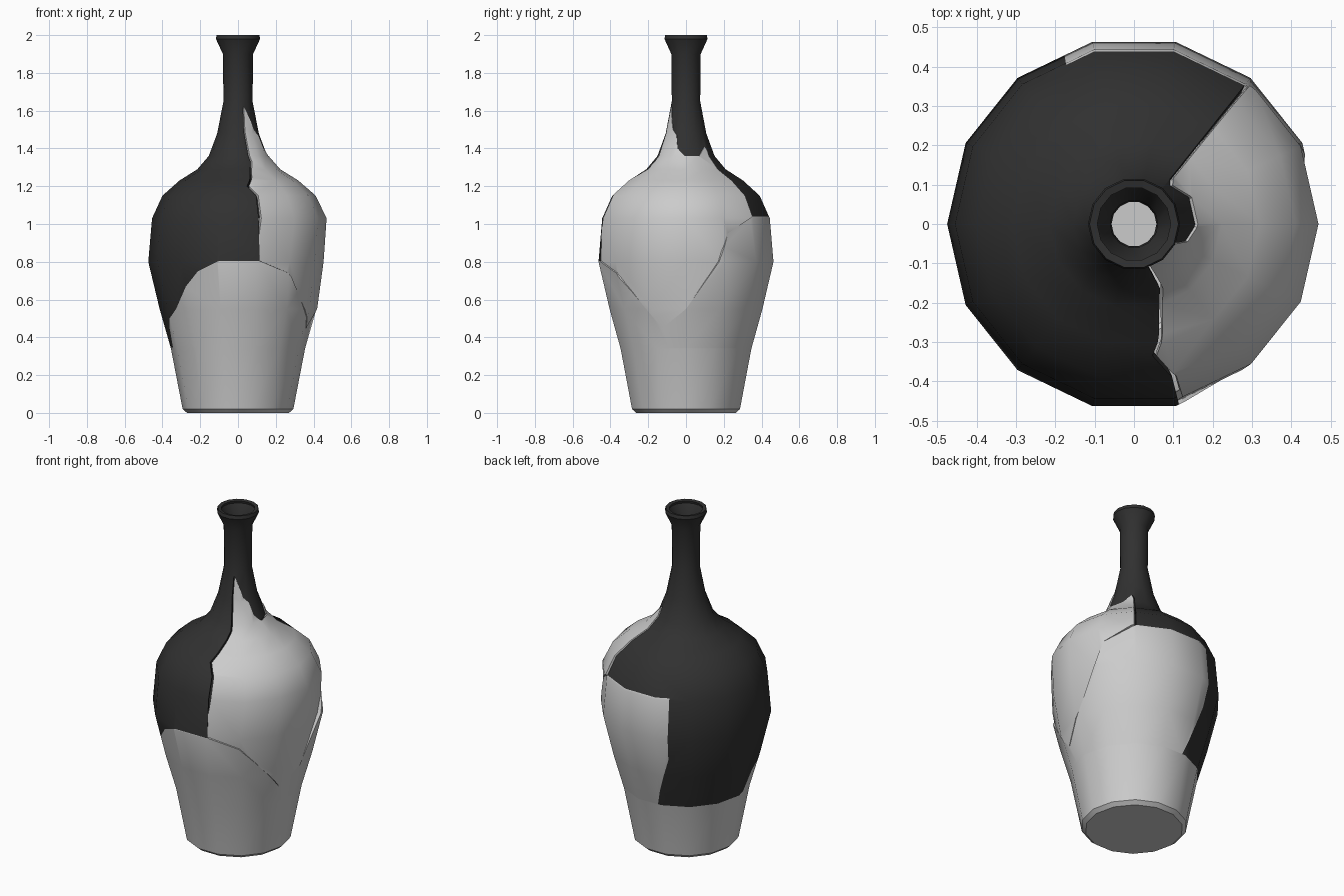
import bpy, bmesh, math
from mathutils import Vector

if "Cube" in bpy.data.objects:
    bpy.data.objects.remove(bpy.data.objects["Cube"])

SIDES = 14
STEP = 360 / SIDES
U0 = 2 * STEP            # angle where the unwrapped strip begins
U1 = U0 + 360

# vase silhouette: (height, radius)
PROFILE = [(0, .27), (.02, .293), (.34, .355), (.55, .415), (.8, .475), (1.03, .455),
           (1.15, .40), (1.23, .31), (1.29, .215), (1.36, .155), (1.48, .11),
           (1.65, .077), (1.9, .08), (1.98, .117), (2.0, .113)]
# sideways slip of the right shard: (height, x offset)
SLIP = [(0, 0), (.55, .004), (.8, -.022), (1.03, .014), (1.3, .008), (2, 0)]

# break lines on the unwrapped wall: (angle in degrees, height)
DARK = [(U0, 1.04), (113, 1.04), (112, .66), (99, .345), (189, .345), (197, .46),
        (216, .55), (242, .75), (258, .805), (284, .805), (284, 1.0), (284, 1.15),
        (278, 1.2), (292, 1.33), (287, 1.5), (289, 1.62), (309, 1.55), (318, 1.5),
        (334, 1.47), (341, 1.4), (357, 1.36), (387, 1.36), (407, 1.41), (U1, 1.38),
        (U1, 2.1), (U0, 2.1)]
RIGHT = [(284, .805), (306, .74), (318, .64), (341, .45), (360, .55), (382, .8),
         (389, .95), (U1, 1.04), (U1, 1.38)] + DARK[9:23][::-1]
BACK_LEFT = [(U0, .345), (99, .345), (112, .66), (113, 1.04), (U0, 1.04)]
BACK_RIGHT = [(345, .345), (U1, .345), (U1, 1.04), (389, .95), (382, .8), (360, .55), (341, .45)]


def lookup(table, z):
    for (z0, a), (z1, b) in zip(table, table[1:]):
        if z <= z1:
            return a + (b - a) * (z - z0) / (z1 - z0)
    return table[-1][1]


def inside(u, z, poly):
    hit = False
    for (u0, z0), (u1, z1) in zip(poly, poly[1:] + poly[:1]):
        if (z0 > z) != (z1 > z) and u < u0 + (u1 - u0) * (z - z0) / (z1 - z0):
            hit = not hit
    return hit


def which(u, z):
    if inside(u, z, DARK):
        return "dark"
    if inside(u, z, RIGHT):
        return "right"
    if inside(u, z, BACK_LEFT) or inside(u, z, BACK_RIGHT):
        return "back"
    return "base"


def cut(bm, a, b):
    # split the strip along one break segment, only near that segment
    a, b = Vector((a[0] / 100, a[1], 0)), Vector((b[0] / 100, b[1], 0))
    d = b - a
    lo = [min(a[i], b[i]) - 1e-4 for i in (0, 1)]
    hi = [max(a[i], b[i]) + 1e-4 for i in (0, 1)]
    geom = set()
    for f in bm.faces:
        if all(max(v.co[i] for v in f.verts) > lo[i] and min(v.co[i] for v in f.verts) < hi[i]
               for i in (0, 1)):
            geom.add(f)
            geom.update(f.edges)
            geom.update(f.verts)
    if geom:
        bmesh.ops.bisect_plane(bm, geom=list(geom), dist=1e-5, plane_co=a, plane_no=(-d.y, d.x, 0))


def shard(name, kind, material=None):
    bm = bmesh.new()
    rows = [[bm.verts.new(((U0 + i * STEP) / 100, z, 0)) for i in range(SIDES + 1)]
            for z, _ in PROFILE]
    for low, up in zip(rows, rows[1:]):
        for i in range(SIDES):
            bm.faces.new((low[i], low[i + 1], up[i + 1], up[i]))
    for poly in (DARK, RIGHT, BACK_LEFT, BACK_RIGHT):
        for a, b in zip(poly, poly[1:] + poly[:1]):
            cut(bm, a, b)
    gone = []
    for f in bm.faces:
        c = f.calc_center_median()
        if which(c.x * 100, c.y) != kind:
            gone.append(f)
    bmesh.ops.delete(bm, geom=gone, context='FACES')
    # wrap the strip onto the faceted wall
    for v in bm.verts:
        u, z = v.co.x * 100, v.co.y
        off = math.radians((u + 1e-4) % STEP - STEP / 2)
        r = lookup(PROFILE, z) * math.cos(math.pi / SIDES) / math.cos(off)
        t = math.radians(u)
        slip = lookup(SLIP, z) if kind == "right" else 0
        v.co = (r * math.cos(t) + slip, r * math.sin(t), z)
    bmesh.ops.remove_doubles(bm, verts=bm.verts, dist=1e-4)
    if kind == "base":       # closed foot
        bm.faces.new([v for v in sorted((v for v in bm.verts if v.co.z < 1e-4),
                                        key=lambda v: -math.atan2(v.co.y, v.co.x))])
    bmesh.ops.dissolve_limit(bm, angle_limit=math.radians(.5), verts=bm.verts, edges=bm.edges)
    bmesh.ops.recalc_face_normals(bm, faces=bm.faces)
    # make the outer wall face outwards
    if sum(f.normal.x * f.calc_center_median().x + f.normal.y * f.calc_center_median().y
           for f in bm.faces) < 0:
        bmesh.ops.reverse_faces(bm, faces=bm.faces)
    mesh = bpy.data.meshes.new(name)
    bm.to_mesh(mesh)
    bm.free()
    ob = bpy.data.objects.new(name, mesh)
    bpy.context.collection.objects.link(ob)
    if material:
        mesh.materials.append(material)
    # pottery wall thickness
    mod = ob.modifiers.new("wall", 'SOLIDIFY')
    mod.thickness = .02
    mod.offset = -1
    bpy.ops.object.select_all(action='DESELECT')
    ob.select_set(True)
    bpy.context.view_layer.objects.active = ob
    bpy.ops.object.modifier_apply(modifier=mod.name)
    bpy.ops.object.shade_smooth_by_angle(angle=math.radians(35))
    return ob


dark = bpy.data.materials.new("dark_glaze")
dark.diffuse_color = (.03, .03, .03, 1)
dark.use_nodes = True
dark.node_tree.nodes["Principled BSDF"].inputs["Base Color"].default_value = dark.diffuse_color

shard("neck_and_left_shard", "dark", dark)
shard("right_shard", "right")
shard("back_shard", "back")
shard("base_shard", "base")
